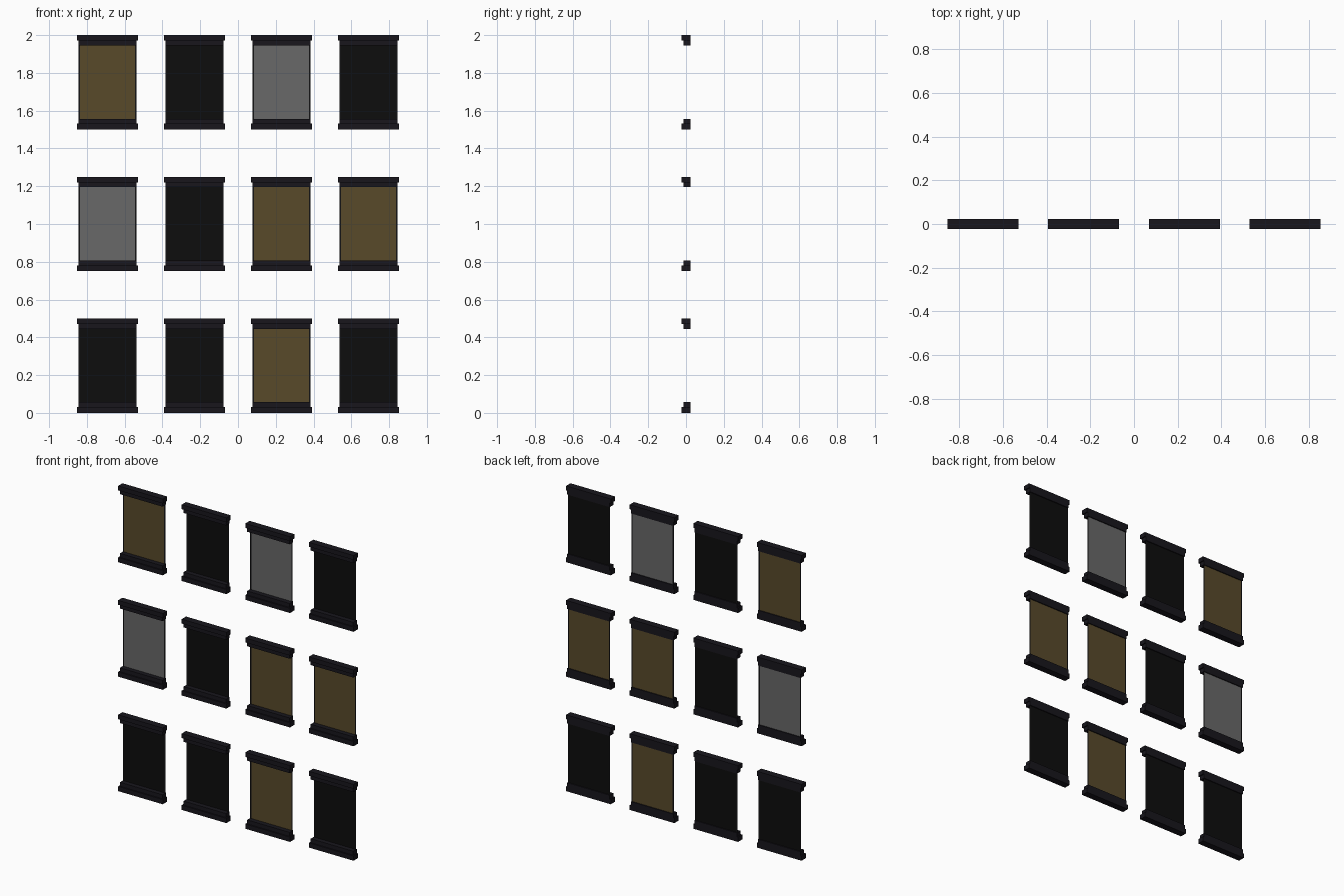
import bpy

if "Cube" in bpy.data.objects:
    bpy.data.objects.remove(bpy.data.objects["Cube"])

def material(name, rgb):
    m = bpy.data.materials.new(name)
    m.diffuse_color = (*rgb, 1)
    m.use_nodes = True
    m.node_tree.nodes["Principled BSDF"].inputs["Base Color"].default_value = m.diffuse_color
    return m

TRIM = material("dark_trim", (0.009, 0.008, 0.012))
FRAME = material("black_frame", (0.006, 0.006, 0.007))
GLASS = {
    "D": material("unlit_glass", (0.004, 0.004, 0.004)),
    "B": material("warm_glass", (0.098, 0.067, 0.023)),
    "G": material("grey_glass", (0.14, 0.14, 0.14)),
}

def mesh_object(name, verts, faces, mat):
    me = bpy.data.meshes.new(name)
    me.from_pydata(verts, [], faces)
    me.materials.append(mat)
    ob = bpy.data.objects.new(name, me)
    bpy.context.collection.objects.link(ob)
    return ob

def box(name, cx, hw, y0, y1, z0, z1, mat):
    v = [(x, y, z) for x in (cx - hw, cx + hw) for y in (y0, y1) for z in (z0, z1)]
    f = [(0, 1, 3, 2), (4, 6, 7, 5), (0, 4, 5, 1), (2, 3, 7, 6), (0, 2, 6, 4), (1, 5, 7, 3)]
    return mesh_object(name, v, f, mat)

def sheet(name, x0, x1, y, z0, z1, mat):
    return mesh_object(name, [(x0, y, z0), (x1, y, z0), (x1, y, z1), (x0, y, z1)],
                       [(0, 1, 2, 3)], mat)

BACK, FRONT, STEP = 0.0225, -0.0225, -0.0145
PANE_Y = 0.016

def window(cx, z, glass):
    # stepped sill and stepped lintel, flush at the back
    box("sill_base", cx, 0.162, FRONT, BACK, z, z + 0.031, TRIM)
    box("sill_step", cx, 0.154, STEP, BACK, z + 0.031, z + 0.057, TRIM)
    box("lintel_step", cx, 0.154, STEP, BACK, z + 0.445, z + 0.471, TRIM)
    box("lintel_cap", cx, 0.162, FRONT, BACK, z + 0.471, z + 0.5, TRIM)
    # thin side strips and the pane between them
    for s in (-1, 1):
        a, b = sorted((s * 0.145, s * 0.153))
        sheet("side_frame", cx + a, cx + b, PANE_Y, z + 0.057, z + 0.445, FRAME)
    sheet("window_pane", cx - 0.145, cx + 0.145, PANE_Y, z + 0.057, z + 0.445, glass)

# three rows of four windows, bottom row first
for r, row in enumerate(("DDBD", "GDBB", "BDGD")):
    for c, key in enumerate(row):
        window((c - 1.5) * 0.461, r * 0.75, GLASS[key])
